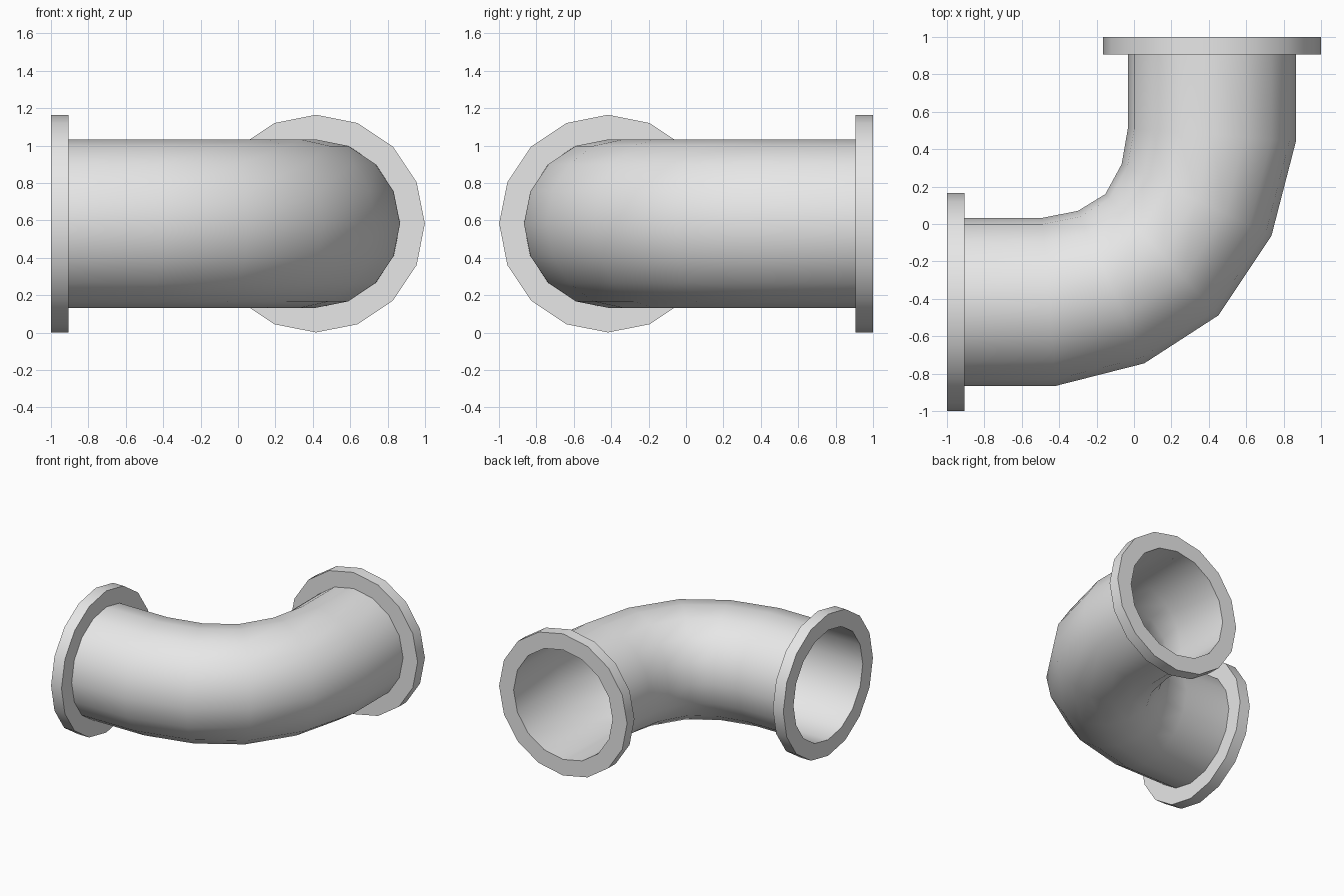
import bpy
import bmesh
import math
from mathutils import Vector

SIDES = 16
MID_Z = 0.583      # height of the pipe axis
AXIS = 0.417       # sideways offset of both openings
PIPE_R = 0.45
FLANGE_R = 0.582
FLANGE_T = 0.095

cube = bpy.data.objects.get("Cube")
if cube:
    bpy.data.objects.remove(cube, do_unlink=True)

grey = bpy.data.materials.new("light_grey")
grey.use_nodes = True
grey.diffuse_color = (0.8, 0.8, 0.8, 1)
grey.node_tree.nodes["Principled BSDF"].inputs["Base Color"].default_value = grey.diffuse_color


def loft(name, rings):
    """Skin a row of rings, each given by its inner-bend point, outer-bend point and half height."""
    bm = bmesh.new()
    loops = []
    for inner, outer, radius in rings:
        a, b = Vector((*inner, MID_Z)), Vector((*outer, MID_Z))
        centre, side = (a + b) / 2, (b - a) / 2
        loop = []
        for j in range(SIDES):
            t = math.tau * j / SIDES
            up = Vector((0, 0, radius * math.sin(t)))
            loop.append(bm.verts.new(centre + side * math.cos(t) + up))
        loops.append(loop)
    for p, q in zip(loops, loops[1:]):
        for j in range(SIDES):
            k = (j + 1) % SIDES
            bm.faces.new((p[j], q[j], q[k], p[k]))
    mesh = bpy.data.meshes.new(name)
    bm.to_mesh(mesh)
    bm.free()
    mesh.materials.append(grey)
    obj = bpy.data.objects.new(name, mesh)
    bpy.context.collection.objects.link(obj)
    bpy.ops.object.select_all(action='DESELECT')
    obj.select_set(True)
    bpy.context.view_layer.objects.active = obj
    bpy.ops.object.shade_smooth_by_angle(angle=math.radians(35))
    return obj


def right_ring(x, r):
    return (x, r - AXIS), (x, -r - AXIS), r


def back_ring(y, r):
    return (AXIS - r, y), (AXIS + r, y), r


# Curved pipe, open at both ends
bend = [
    ((-0.49, 0.033), (-0.42, -0.866)),
    ((-0.30, 0.07), (0.055, -0.745)),
    ((-0.153, 0.16), (0.452, -0.488)),
    ((-0.066, 0.32), (0.735, -0.063)),
    ((-0.033, 0.51), (0.866, 0.443)),
]
loft("elbow_pipe",
     [right_ring(-1, PIPE_R)]
     + [(inner, outer, PIPE_R) for inner, outer in bend]
     + [back_ring(1, PIPE_R)])

# Flat collars around the two openings
steps = [(0, PIPE_R), (0, FLANGE_R), (FLANGE_T, FLANGE_R), (FLANGE_T, PIPE_R)]
loft("right_flange", [right_ring(-1 + d, r) for d, r in steps])
loft("back_flange", [back_ring(1 - FLANGE_T + d, r) for d, r in steps])
